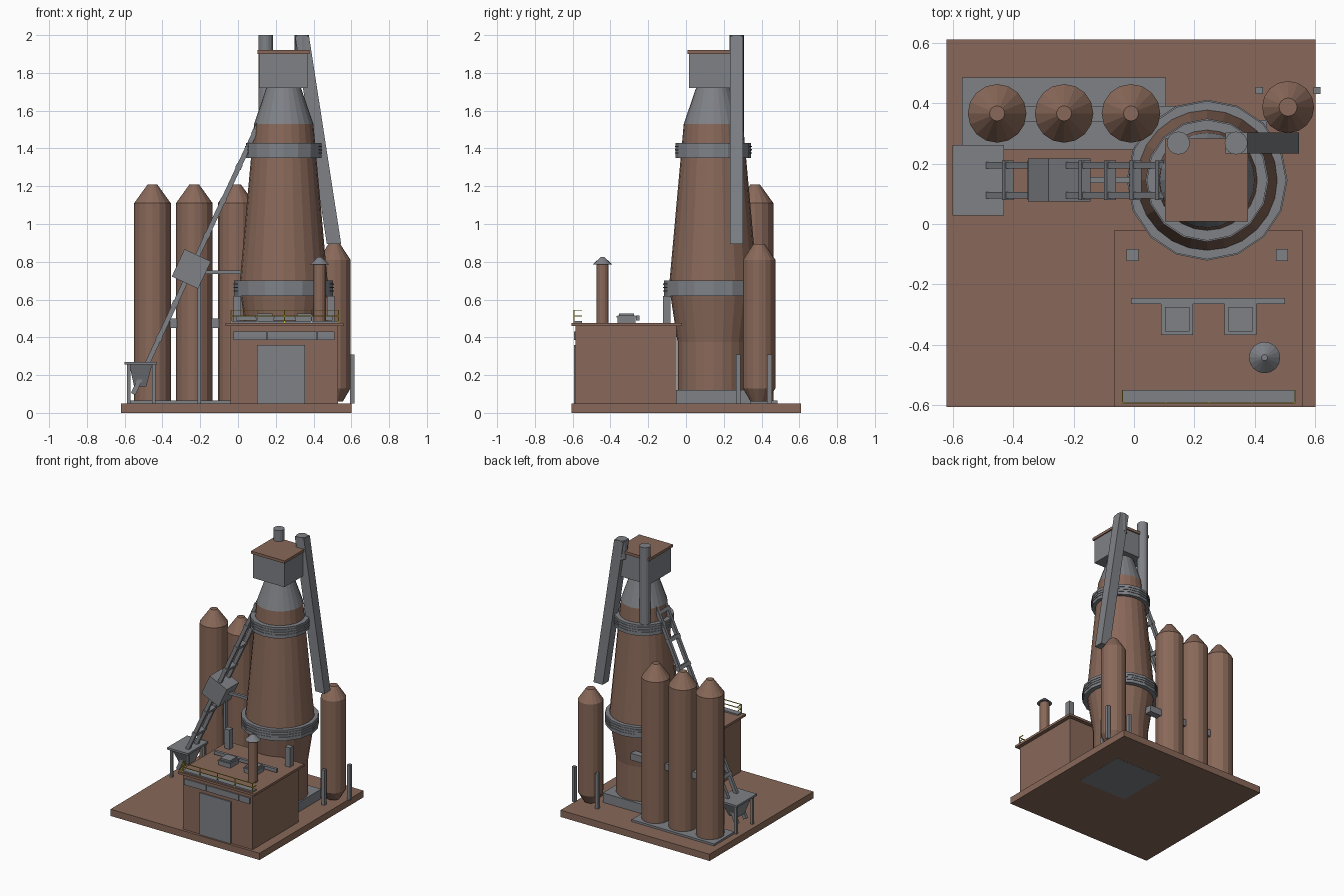
import bpy, math
from mathutils import Matrix, Vector

cube = bpy.data.objects.get("Cube")
if cube:
    bpy.data.objects.remove(cube, do_unlink=True)


def material(name, rgb):
    m = bpy.data.materials.new(name)
    m.use_nodes = True
    m.diffuse_color = (*rgb, 1)
    m.node_tree.nodes["Principled BSDF"].inputs["Base Color"].default_value = (*rgb, 1)
    return m


BROWN = material("rust_brown", (0.25, 0.14, 0.10))
GREY = material("steel_grey", (0.21, 0.22, 0.24))
YELLOW = material("safety_yellow", (0.60, 0.48, 0.03))


def make(name, verts, faces, mat):
    me = bpy.data.meshes.new(name)
    me.from_pydata(verts, [], faces)
    me.materials.append(mat)
    ob = bpy.data.objects.new(name, me)
    bpy.context.collection.objects.link(ob)
    return ob


def prism(name, bottom, top, mat):
    """Join two four-cornered loops, bottom and top."""
    sides = [(i, (i + 1) % 4, (i + 1) % 4 + 4, i + 4) for i in range(4)]
    return make(name, bottom + top, [(3, 2, 1, 0), (4, 5, 6, 7)] + sides, mat)


def rect(x0, x1, y0, y1, z):
    return [(x0, y0, z), (x1, y0, z), (x1, y1, z), (x0, y1, z)]


def box(name, xs, ys, zs, mat):
    return prism(name, rect(*xs, *ys, zs[0]), rect(*xs, *ys, zs[1]), mat)


def post(name, x, y, size, zs, mat):
    h = size / 2
    return box(name, (x - h, x + h), (y - h, y + h), zs, mat)


def lathe(name, centre, profile, mat, closed=False, n=16):
    """Revolve (radius, height) points; a closed profile makes a ring."""
    cx, cy = centre
    verts = [(cx + r * math.cos(math.tau * i / n), cy + r * math.sin(math.tau * i / n), z)
             for r, z in profile for i in range(n)]
    k = len(profile)
    faces = [(j * n + i, j * n + (i + 1) % n, (j + 1) % k * n + (i + 1) % n, (j + 1) % k * n + i)
             for j in range(k if closed else k - 1) for i in range(n)]
    if not closed:
        faces += [tuple(reversed(range(n))), tuple(range((k - 1) * n, k * n))]
    return make(name, verts, faces, mat)


# Ground slab and footings
box("ground_slab", (-0.62, 0.60), (-0.605, 0.61), (0, 0.05), BROWN)
box("furnace_footing", (0.04, 0.44), (-0.055, 0.345), (-0.001, 0.12), GREY)
box("silo_footing", (-0.57, 0.106), (0.247, 0.485), (0.04, 0.065), GREY)

# Furnace stack
F = (0.242, 0.145)
lathe("furnace_body", F, [(0.19, 0.12), (0.19, 0.375), (0.227, 0.62), (0.232, 0.70),
                          (0.157, 1.53)], BROWN, n=24)
lathe("furnace_throat", F, [(0.157, 1.53), (0.092, 1.72)], GREY, n=24)
for label, inner, outer, z0, z1 in (("lower", 0.22, 0.262, 0.62, 0.70),
                                    ("upper", 0.16, 0.20, 1.35, 1.43)):
    lathe(label + "_gallery", F, [(inner, z0), (outer, z0), (outer, z1), (inner, z1)],
          GREY, True)
    for i in range(3):
        z = z0 + 0.022 + i * 0.018
        r = outer + 0.004
        lathe(f"{label}_gallery_rail_{i}", F, [(outer - 0.01, z), (r, z), (r, z + 0.006),
              (outer - 0.01, z + 0.006)], GREY, True)

# Furnace head and its pipes
post("furnace_head", 0.24, 0.145, 0.258, (1.72, 1.90), GREY)
post("head_roof", 0.24, 0.145, 0.275, (1.90, 1.92), BROWN)
lathe("uptake_pipe", (0.147, 0.268), [(0.038, 1.40), (0.038, 2.0)], GREY)
lathe("downcomer_cap", (0.338, 0.268), [(0.038, 1.86), (0.038, 2.0)], GREY)
prism("downcomer", rect(0.47, 0.546, 0.233, 0.303, 0.895),
      rect(0.302, 0.376, 0.233, 0.303, 1.995), GREY)

# Row of tall silos with a linking duct
for i in range(3):
    lathe(f"silo_{i}", (-0.453 + 0.2215 * i, 0.366),
          [(0.097, 0.06), (0.097, 1.11), (0.025, 1.21)], BROWN)
box("silo_link", (-0.45, 0.18), (0.34, 0.39), (0.45, 0.50), GREY)

# Dust catcher on three legs
D = (0.51, 0.387)
lathe("dust_catcher", D, [(0.045, 0.06), (0.086, 0.13), (0.086, 0.81), (0.03, 0.895)], BROWN)
for i in range(3):
    a = math.radians(30 + 120 * i)
    post(f"dust_catcher_leg_{i}", D[0] + 0.11 * math.cos(a), D[1] + 0.11 * math.sin(a),
         0.024, (0.05, 0.31), GREY)

# Cast house
FRONT = -0.585
box("cast_house", (-0.04, 0.53), (FRONT, -0.05), (0.05, 0.46), BROWN)
box("cast_house_roof", (-0.066, 0.558), (-0.605, -0.022), (0.46, 0.477), BROWN)
box("door", (0.10, 0.355), (FRONT - 0.008, FRONT), (0.05, 0.36), GREY)
for i, xs in enumerate(((-0.025, 0.153), (0.157, 0.418), (0.422, 0.51))):
    box(f"window_{i}", xs, (FRONT - 0.008, FRONT), (0.385, 0.43), GREY)

# Roof walkway with railing
box("walkway", (-0.04, 0.535), (-0.592, -0.55), (0.477, 0.487), GREY)
for i in range(5):
    post(f"railing_post_{i}", -0.038 + 0.1425 * i, -0.592, 0.005, (0.477, 0.545), YELLOW)
for z in (0.51, 0.541):
    box("railing_bar", (-0.04, 0.535), (-0.594, -0.59), (z, z + 0.005), YELLOW)
    for x in (-0.04, 0.531):
        box("railing_return", (x, x + 0.004), (-0.592, -0.55), (z, z + 0.005), YELLOW)

# Roof equipment
box("roof_pipe", (-0.01, 0.50), (-0.265, -0.245), (0.49, 0.515), GREY)
for i, x in enumerate((0.143, 0.352)):
    post(f"roof_unit_{i}", x, -0.315, 0.096, (0.477, 0.515), GREY)
    post(f"roof_unit_lid_{i}", x, -0.315, 0.106, (0.505, 0.512), GREY)
    post(f"roof_unit_top_{i}", x, -0.315, 0.08, (0.515, 0.527), GREY)
for i, x in enumerate((-0.005, 0.49)):
    post(f"gallery_column_{i}", x, -0.102, 0.04, (0.477, 0.62), GREY)
C = (0.432, -0.442)
lathe("chimney", C, [(0.033, 0.477), (0.033, 0.79)], BROWN)
lathe("chimney_cap", C, [(0.052, 0.785), (0.01, 0.825)], GREY)

# Loading hopper
box("hopper_rim", (-0.60, -0.43), (0.028, 0.262), (0.255, 0.27), GREY)
prism("hopper_bowl", rect(-0.55, -0.485, 0.10, 0.19, 0.14),
      rect(-0.575, -0.455, 0.05, 0.24, 0.255), GREY)
for x in (-0.578, -0.447):
    for y in (0.05, 0.24):
        post("hopper_leg", x, y, 0.018, (0.05, 0.255), GREY)

# Inclined skip bridge: parts are built along local z, then tilted into place
low, high = Vector((-0.555, 0.145, 0.10)), Vector((0.11, 0.145, 1.53))
length = (high - low).length
tilt = math.atan2(high.x - low.x, high.z - low.z)
place = Matrix.Translation(low) @ Matrix.Rotation(tilt, 4, "Y")


def on_bridge(name, xs, ys, zs):
    box(name, xs, ys, zs, GREY).matrix_world = place


for side in (-1, 1):
    y = side * 0.05
    on_bridge("bridge_rail", (-0.013, 0.013), (y - 0.011, y + 0.011), (0, length))
for i in range(8):
    z = length * (0.08 + 0.127 * i)
    on_bridge(f"bridge_rung_{i}", (-0.016, 0.016), (-0.065, 0.065), (z - 0.013, z + 0.013))
on_bridge("skip_car", (-0.077, 0.077), (-0.071, 0.071), (0.65, 0.81))

# Bridge supports
post("bridge_post", -0.205, 0.145, 0.02, (0.05, 0.72), GREY)
box("bridge_beam", (-0.20, 0.04), (0.135, 0.155), (0.735, 0.755), GREY)
